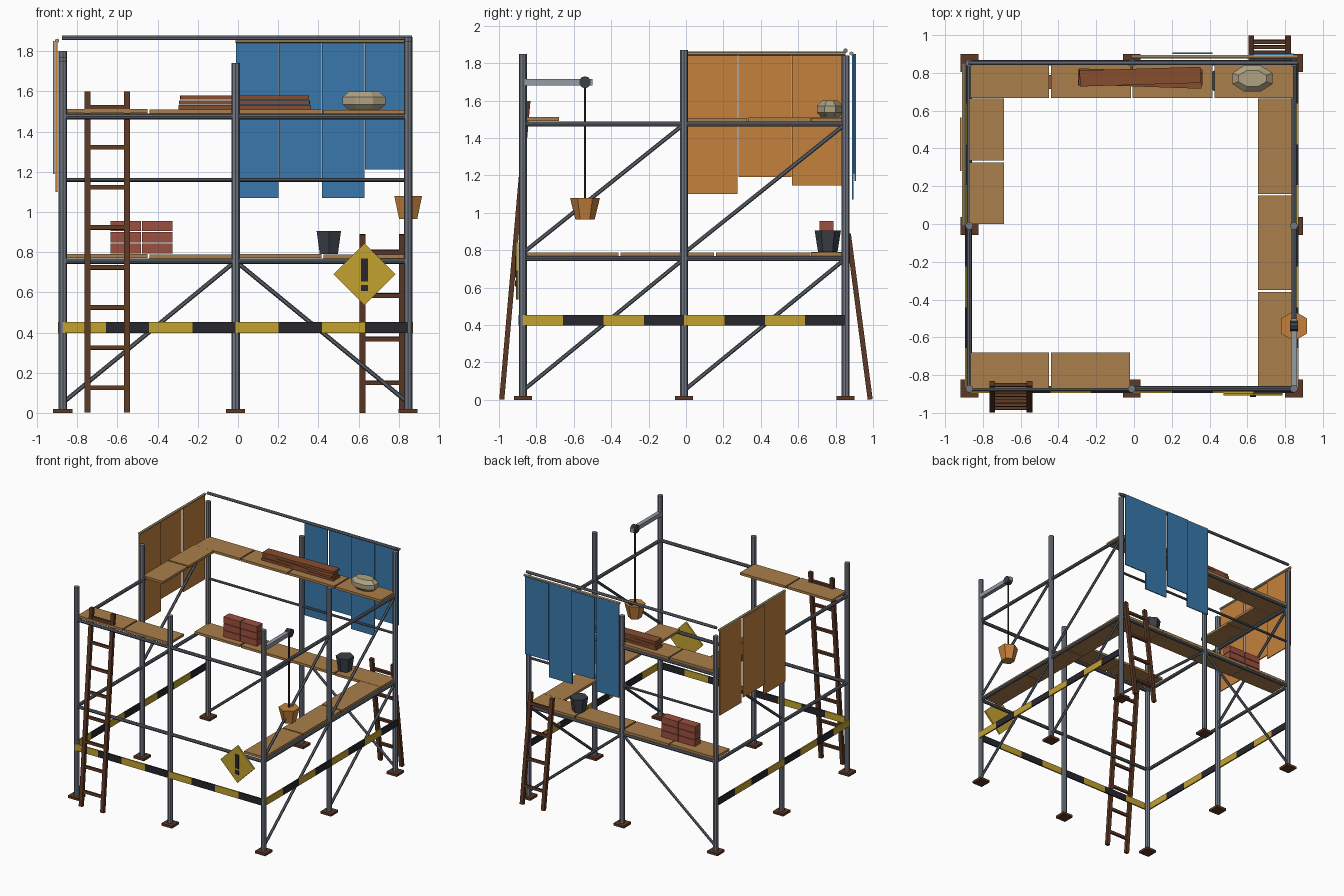
import bpy, bmesh, math, random
from mathutils import Vector, Matrix

if "Cube" in bpy.data.objects:
    bpy.data.objects.remove(bpy.data.objects["Cube"])

random.seed(4)
COL = {
    "steel": (0.17, 0.19, 0.23), "steel_light": (0.30, 0.33, 0.38), "brace": (0.11, 0.125, 0.15),
    "deck": (0.40, 0.21, 0.07), "dark_wood": (0.11, 0.04, 0.018), "timber": (0.24, 0.075, 0.028),
    "pole": (0.42, 0.32, 0.16), "blue": (0.04, 0.19, 0.42), "orange": (0.55, 0.22, 0.045),
    "yellow": (0.55, 0.36, 0.03), "black": (0.02, 0.02, 0.027), "brick": (0.33, 0.08, 0.05),
    "bucket_dark": (0.045, 0.05, 0.065), "sack": (0.42, 0.36, 0.23), "rope": (0.05, 0.035, 0.02),
}
MATS = {}
for key, c in COL.items():
    MATS[key] = bpy.data.materials.new(key)
    MATS[key].diffuse_color = (*c, 1)


def finish(name, bm, mat):
    bmesh.ops.recalc_face_normals(bm, faces=bm.faces)
    me = bpy.data.meshes.new(name)
    bm.to_mesh(me)
    bm.free()
    me.materials.append(MATS[mat])
    ob = bpy.data.objects.new(name, me)
    bpy.context.collection.objects.link(ob)
    return ob


def box(name, center, size, mat, rot=None):
    bm = bmesh.new()
    m = Matrix.Translation(center) @ (rot or Matrix()) @ Matrix.Diagonal((*size, 1))
    bmesh.ops.create_cube(bm, size=1, matrix=m)
    return finish(name, bm, mat)


def tube(name, a, b, r, mat, n=8):
    a, b = Vector(a), Vector(b)
    d = b - a
    bm = bmesh.new()
    m = Matrix.Translation((a + b) / 2) @ d.to_track_quat('Z', 'Y').to_matrix().to_4x4()
    bmesh.ops.create_cone(bm, cap_ends=True, segments=n, radius1=r, radius2=r,
                          depth=d.length, matrix=m)
    return finish(name, bm, mat)


def loft(name, center, rings, n, mat, phase=0.0):
    # rings: (z, radius x, radius y)
    bm = bmesh.new()
    loops = []
    for z, rx, ry in rings:
        loops.append([bm.verts.new((center[0] + rx * math.cos(phase + 2 * math.pi * i / n),
                                    center[1] + ry * math.sin(phase + 2 * math.pi * i / n), z))
                      for i in range(n)])
    for p, q in zip(loops, loops[1:]):
        for i in range(n):
            j = (i + 1) % n
            bm.faces.new((p[i], p[j], q[j], q[i]))
    bm.faces.new(loops[0])
    bm.faces.new(loops[-1])
    return finish(name, bm, mat)


X0, X1, X2 = -0.872, -0.012, 0.847
Y0, Y1, Y2 = -0.872, -0.01, 0.853
L1, L2 = 0.755, 1.475

# Posts with base plates
posts = {"front_left": (X0, Y0, 1.75), "front_mid": (X1, Y0, 1.74), "front_right": (X2, Y0, 1.85),
         "right_mid": (X2, Y1, 1.87), "back_right": (X2, Y2, 1.84), "back_mid": (X1, Y2, 1.74),
         "back_left": (X0, Y2, 1.80), "left_mid": (X0, Y1, 1.77)}
for k, (x, y, h) in posts.items():
    tube("post_" + k, (x, y, 0.01), (x, y, h), 0.021, "steel")
    box("base_plate_" + k, (x, y, 0.01), (0.095, 0.095, 0.02), "dark_wood")

# Ledgers round both levels
corners = [(X0, Y0), (X2, Y0), (X2, Y2), (X0, Y2)]
sides = ["front", "right", "back", "left"]
for z, lv in ((L1, "lower"), (L2, "upper")):
    for i, s in enumerate(sides):
        tube(f"ledger_{lv}_{s}", (*corners[i], z), (*corners[(i + 1) % 4], z), 0.014, "brace")

# Back guard rails
tube("guard_rail_mid", (X0, Y2, 1.16), (X2, Y2, 1.16), 0.01, "brace")
tube("guard_rail_top", (X0 - 0.005, Y2, 1.867), (X2 + 0.02, Y2, 1.867), 0.012, "steel")

# Diagonal braces
for x in (X0, X2):
    tube("brace_back", (x, Y2, 0.05), (X1, Y2, L1), 0.011, "brace", 6)
for z0, z1 in ((0.05, L1), (L1 + 0.03, L2)):
    for ya, yb in ((Y0, Y1), (Y1, Y2)):
        tube("brace_right", (X2, ya, z0), (X2, yb, z1), 0.011, "brace", 6)
tube("brace_left", (X0, Y1, L1 + 0.03), (X0, Y2, L2), 0.011, "brace", 6)


# Deck planks laid end to end along one axis
def planks(name, axis, cuts, cross, z):
    for a, b in zip(cuts, cuts[1:]):
        mid, ln, dz = (a + b) / 2, b - a - 0.01, random.uniform(-0.002, 0.003)
        c = (mid, cross, z + dz) if axis == "x" else (cross, mid, z + dz)
        s = (ln, 0.19, 0.02) if axis == "x" else (0.185, ln, 0.02)
        box(name, c, s, "deck")


back_cuts = [-0.87, -0.445, -0.012, 0.42, 0.85]
planks("plank_upper_back", "x", back_cuts, 0.762, 1.499)
planks("plank_upper_left", "y", [-0.005, 0.33, 0.67], -0.782, 1.499)
planks("plank_upper_front", "x", [-0.87, -0.445, -0.015], -0.775, 1.499)
planks("plank_lower_back", "x", back_cuts, 0.762, 0.779)
planks("plank_lower_right", "y", [-0.865, -0.355, 0.155, 0.67], 0.75, 0.779)

# Hazard boards on front, right and left
for i in range(8):
    c = "yellow" if i % 2 == 0 else "black"
    t = (i + 0.5) / 8
    x, y = X0 + (X2 - X0) * t, Y0 + (Y2 - Y0) * t
    box("hazard_front", (x, Y0 - 0.018, 0.426), (0.215, 0.012, 0.055), c)
    box("hazard_right", (X2 + 0.018, y, 0.426), (0.012, 0.2156, 0.055), c)
    box("hazard_left", (X0 - 0.018, y, 0.426), (0.012, 0.2156, 0.055), c)


# Leaning ladders
def ladder(name, xa, xb, foot, top, height, rungs):
    ang = math.atan2(top - foot, height)
    rot = Matrix.Rotation(-ang, 4, 'X')
    for x in (xa, xb):
        box(name + "_stile", (x, (foot + top) / 2, height / 2),
            (0.03, 0.027, height / math.cos(ang) - 0.004), "dark_wood", rot)
    for z in rungs:
        box(name + "_rung", ((xa + xb) / 2, foot + (top - foot) * z / height, z),
            (xb - xa, 0.02, 0.022), "dark_wood", rot)


ladder("front_ladder", -0.75, -0.553, -0.985, -0.845, 1.60, [0.125 + 0.1995 * i for i in range(8)])
ladder("back_ladder", 0.62, 0.815, 0.985, 0.868, 0.89, [0.15 + 0.217 * i for i in range(4)])

# Hanging sheets on poles
tube("blue_sheet_pole", (X1, 0.885, 1.852), (X2 + 0.02, 0.885, 1.852), 0.011, "pole", 6)
for i, (bot, y) in enumerate([(1.07, 0.892), (1.17, 0.905), (1.07, 0.892), (1.21, 0.899)]):
    box("blue_sheet", (X1 + 0.2145 * (i + 0.5), y, (bot + 1.85) / 2), (0.212, 0.008, 1.85 - bot), "blue")
tube("orange_sheet_pole", (-0.9, Y1, 1.852), (-0.9, Y2, 1.852), 0.011, "pole", 6)
for i, (bot, x) in enumerate([(1.10, -0.903), (1.19, -0.916), (1.145, -0.903)]):
    box("orange_sheet", (x, Y1 + 0.2877 * (i + 0.5), (bot + 1.85) / 2), (0.008, 0.284, 1.85 - bot), "orange")

# Warning sign
box("sign_board", (0.63, -0.902, 0.69), (0.219, 0.014, 0.219), "yellow", Matrix.Rotation(math.pi / 4, 4, 'Y'))
box("sign_bar", (0.63, -0.911, 0.712), (0.034, 0.008, 0.115), "black")
box("sign_dot", (0.63, -0.911, 0.622), (0.034, 0.008, 0.03), "black")

# Hoist arm, pulley, rope and bucket
HY = -0.54
box("hoist_arm", (X2, -0.685, 1.698), (0.034, 0.37, 0.034), "steel_light")
tube("pulley", (X2 - 0.022, HY, 1.698), (X2 + 0.022, HY, 1.698), 0.032, "bucket_dark", 10)
tube("hoist_rope", (X2, HY, 1.69), (X2, HY, 1.07), 0.006, "rope", 6)
loft("hoist_bucket", (X2, HY), [(0.965, 0.052, 0.052), (1.08, 0.08, 0.08)], 6, "orange", math.pi / 2)
loft("deck_bucket", (0.452, 0.758), [(0.79, 0.052, 0.052), (0.905, 0.07, 0.07)], 6, "bucket_dark", math.pi / 2)

# Brick stack
for col in range(2):
    for row in range(3):
        box("brick", (-0.559 + 0.157 * col, 0.752, 0.818 + 0.056 * row), (0.151, 0.075, 0.052), "brick")

# Timber stack
for i, (cy, a, ln) in enumerate([(0.775, 0.0, 0.66), (0.77, -0.035, 0.65), (0.78, 0.03, 0.64)]):
    box("timber_board", (0.033, cy, 1.521 + 0.024 * i), (ln, 0.085, 0.021), "timber", Matrix.Rotation(a, 4, 'Z'))

# Cement sack
loft("sack", (0.627, 0.77), [(1.509, 0.085, 0.05), (1.535, 0.115, 0.075), (1.572, 0.115, 0.075),
                            (1.6, 0.08, 0.045)], 8, "sack", math.pi / 8)

for m in bpy.data.materials:
    if m.users and not m.is_grease_pencil:
        m.use_nodes = True
        m.node_tree.nodes["Principled BSDF"].inputs["Base Color"].default_value = m.diffuse_color
